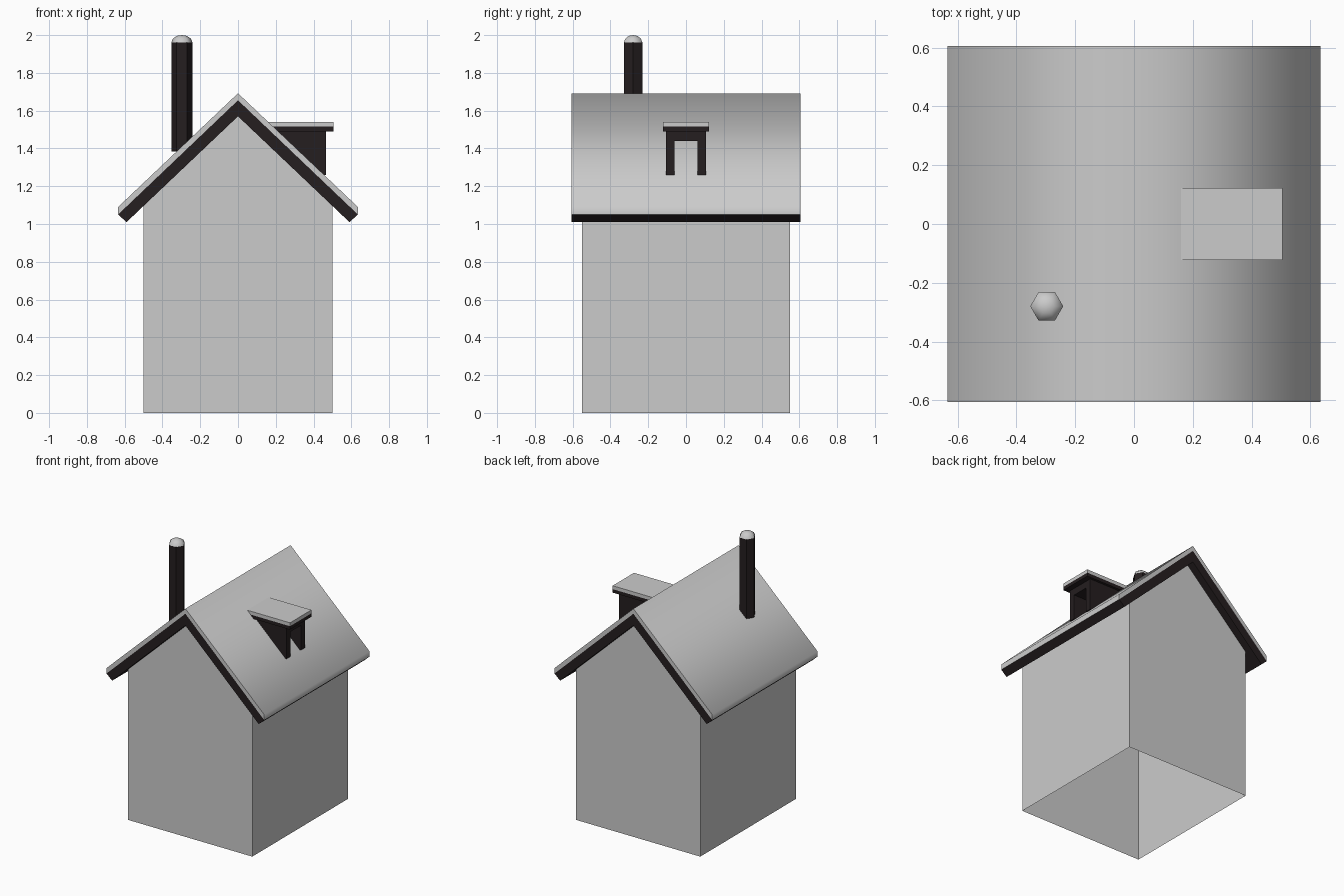
import bpy, math

if "Cube" in bpy.data.objects:
    bpy.data.objects.remove(bpy.data.objects["Cube"])

dark = bpy.data.materials.new("dark_trim")
dark.diffuse_color = (0.018, 0.013, 0.014, 1)
dark.use_nodes = True
dark.node_tree.nodes["Principled BSDF"].inputs["Base Color"].default_value = dark.diffuse_color


def make(name, verts, faces, mat=None, smooth=None):
    me = bpy.data.meshes.new(name)
    me.from_pydata(verts, [], faces)
    ob = bpy.data.objects.new(name, me)
    bpy.context.collection.objects.link(ob)
    if mat:
        me.materials.append(mat)
    bpy.ops.object.select_all(action='DESELECT')
    ob.select_set(True)
    bpy.context.view_layer.objects.active = ob
    bpy.ops.object.mode_set(mode='EDIT')
    bpy.ops.mesh.select_all(action='SELECT')
    bpy.ops.mesh.remove_doubles(threshold=0.0001)
    bpy.ops.object.mode_set(mode='OBJECT')
    if smooth:
        bpy.ops.object.shade_smooth_by_angle(angle=math.radians(smooth))
    return ob


def prism(name, prof, y0, y1, mat=None, skip=(), smooth=None):
    """Extrude a clockwise (x, z) profile along y, leaving out the skipped sides."""
    n = len(prof)
    verts = [(x, y, z) for y in (y0, y1) for x, z in prof]
    faces = [tuple(reversed(range(n))), tuple(range(n, 2 * n))]
    for i in range(n):
        j = (i + 1) % n
        if i not in skip:
            faces.append((i, j, n + j, n + i))
    return make(name, verts, faces, mat, smooth)


def lathe(name, rings, cx, cy, sides, mat=None, smooth=None):
    """Stack polygon rings (radius, z) around a vertical axis."""
    verts = [(cx + r * math.cos(k * math.tau / sides),
              cy + r * math.sin(k * math.tau / sides), z)
             for r, z in rings for k in range(sides)]
    faces = []
    for i in range(len(rings) - 1):
        for k in range(sides):
            a, b = i * sides + k, i * sides + (k + 1) % sides
            faces.append((a, b, b + sides, a + sides))
    return make(name, verts, faces, mat, smooth)


# House walls: gabled shell, open below and under the roof
prism("house_walls", [(-0.5, 0), (-0.5, 1.096), (0, 1.57), (0.5, 1.096), (0.5, 0)],
      -0.55, 0.55, skip=(1, 2, 4))

# Roof: grey covering over a dark board layer
prism("roof_covering", [(-0.635, 1.05), (-0.635, 1.09), (0, 1.692), (0.635, 1.09),
                        (0.635, 1.05), (0, 1.655)],
      -0.605, 0.605, skip=(4, 5), smooth=88)
prism("roof_boards", [(-0.59, 1.01), (-0.635, 1.05), (0, 1.655), (0.635, 1.05),
                      (0.59, 1.01), (0, 1.57)],
      -0.605, 0.605, dark, skip=(1, 2))

# Dormer: flat two-layer roof, cheeks and lintel
prism("dormer_roof", [(0.18, 1.515), (0.155, 1.54), (0.505, 1.54), (0.505, 1.515)],
      -0.123, 0.123, skip=(3,))
prism("dormer_roof_board", [(0.205, 1.49), (0.18, 1.515), (0.505, 1.515), (0.505, 1.49)],
      -0.123, 0.123, dark, skip=(1,))
for side, y in (("left", -0.105), ("right", 0.06)):
    prism("dormer_cheek_" + side, [(0.445, 1.26), (0.2, 1.49), (0.465, 1.49), (0.465, 1.26)],
          y, y + 0.045, dark)
prism("dormer_lintel", [(0.255, 1.44), (0.2, 1.49), (0.465, 1.49), (0.465, 1.44)],
      -0.06, 0.06, dark)

# Chimney: hexagonal pipe with a domed cap
lathe("chimney_pipe", [(0, 1.385), (0.056, 1.385), (0.056, 1.962)], -0.297, -0.28, 6, dark, 30)
lathe("chimney_cap", [(0.056, 1.962), (0.047, 1.982), (0.026, 1.996), (0, 2.0)],
      -0.297, -0.28, 6, smooth=88)
